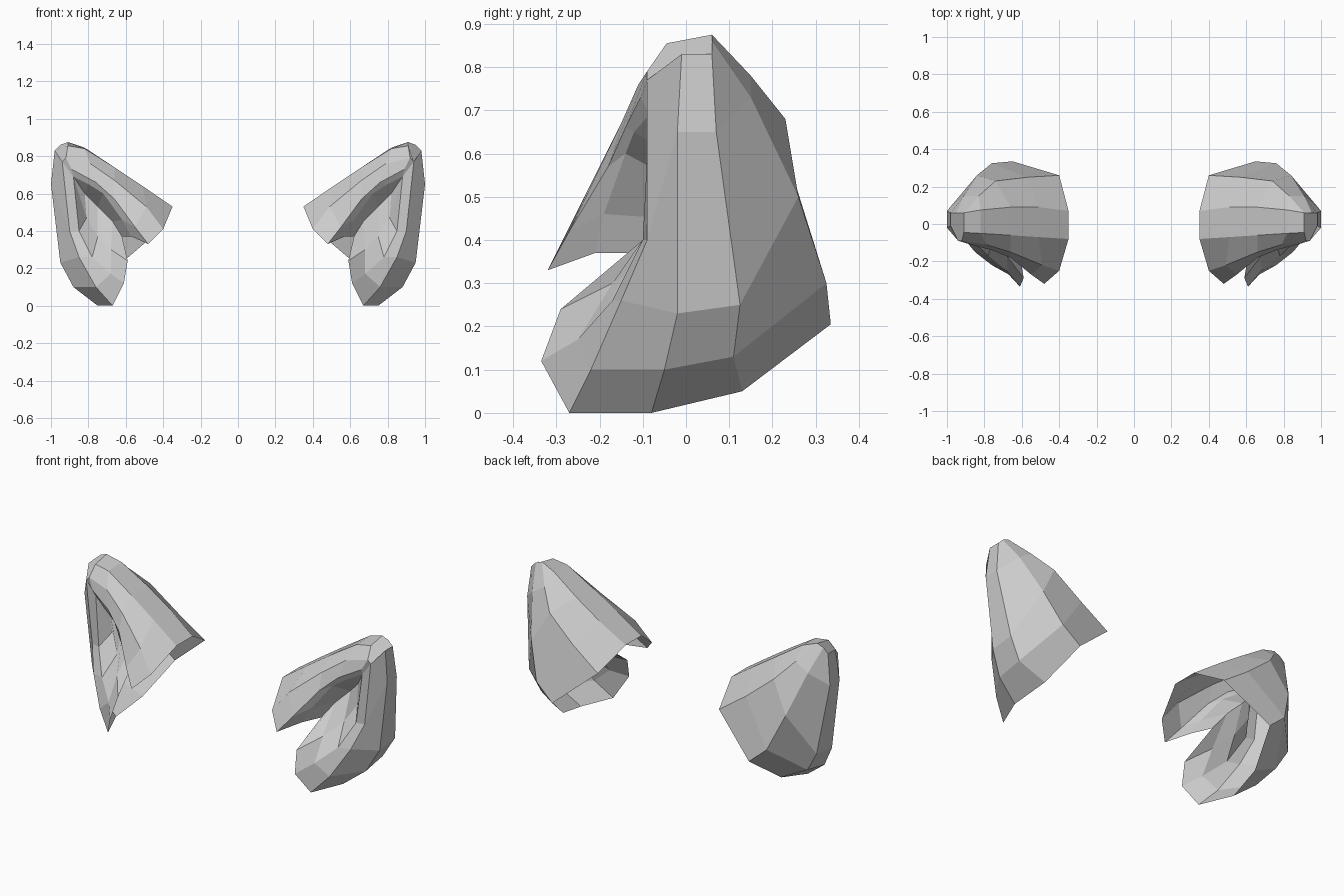
import bpy, bmesh

# Each rib runs from the open base to the tip of the right-hand ear.
# Outer shell ribs: front rim, top ridge, back, outer edge, outer front rim.
shell = [
    [(.40, -.25, .41), (.49, -.22, .53), (.66, -.15, .67), (.79, -.11, .76), (.92, -.09, .79)],
    [(.35, -.08, .53), (.51, -.07, .64), (.66, -.06, .74), (.82, -.05, .84), (.91, -.045, .855)],
    [(.35, .07, .53), (.51, .09, .64), (.66, .09, .74), (.82, .075, .845), (.91, .06, .875)],
    [(.40, .26, .42), (.57, .25, .54), (.74, .23, .68), (.83, .15, .78), (.91, .06, .875)],
    [(.65, .335, .205), (.76, .325, .30), (.84, .26, .50), (.91, .15, .73), (.95, .06, .86)],
    [(.72, .13, .05), (.88, .11, .13), (.95, .125, .25), (1.0, .07, .65), (.98, .06, .83)],
    [(.75, -.08, 0), (.88, -.05, .10), (.95, -.02, .23), (1.0, -.02, .65), (.98, -.01, .83)],
    [(.67, -.27, 0), (.76, -.22, .10), (.85, -.15, .26), (.90, -.09, .40), (.94, -.09, .77)],
]

# Hollow ribs: outer floor, inner floor, valley, upper wall, overhanging lip
end = (.88, -.085, .69)
hollow = [
    [(.61, -.335, .12), (.68, -.25, .17), (.78, -.17, .26), (.85, -.10, .40), end],
    [(.59, -.29, .24), (.68, -.17, .30), (.75, -.07, .37), (.81, -.03, .47), end],
    [(.62, -.10, .37), (.67, -.04, .45), (.75, -.01, .53), (.82, -.04, .60), end],
    [(.57, -.21, .37), (.62, -.19, .46), (.72, -.14, .60), (.80, -.12, .65), end],
    [(.48, -.32, .33), (.55, -.27, .42), (.66, -.18, .57), (.76, -.14, .66), (.89, -.105, .73)],
]


def loft_closed(bm, ribs):
    """Skin neighbouring ribs all the way round and return the rib vertices."""
    grid = [[bm.verts.new(p) for p in rib] for rib in ribs]
    for a, b in zip(grid, grid[1:] + grid[:1]):
        for i in range(len(a) - 1):
            bm.faces.new((a[i], a[i + 1], b[i + 1], b[i]))
    return grid


# Ear skin, left open at the base
bm = bmesh.new()
grid = loft_closed(bm, shell + hollow)
n = len(shell)

# Caps over the tip and the top end of the hollow
bm.faces.new([rib[-1] for rib in grid[:n]])
bm.faces.new([grid[n - 1][-1], grid[n][-1], grid[-1][-1], grid[0][-1]])
bmesh.ops.remove_doubles(bm, verts=bm.verts[:], dist=.0005)
bmesh.ops.recalc_face_normals(bm, faces=bm.faces[:])

mesh = bpy.data.meshes.new("ears")
bm.to_mesh(mesh)
bm.free()
ears = bpy.data.objects.new("ears", mesh)
bpy.context.collection.objects.link(ears)

# Second ear by mirroring across x = 0
mirror = ears.modifiers.new("other_ear", 'MIRROR')
mirror.use_mirror_merge = False
